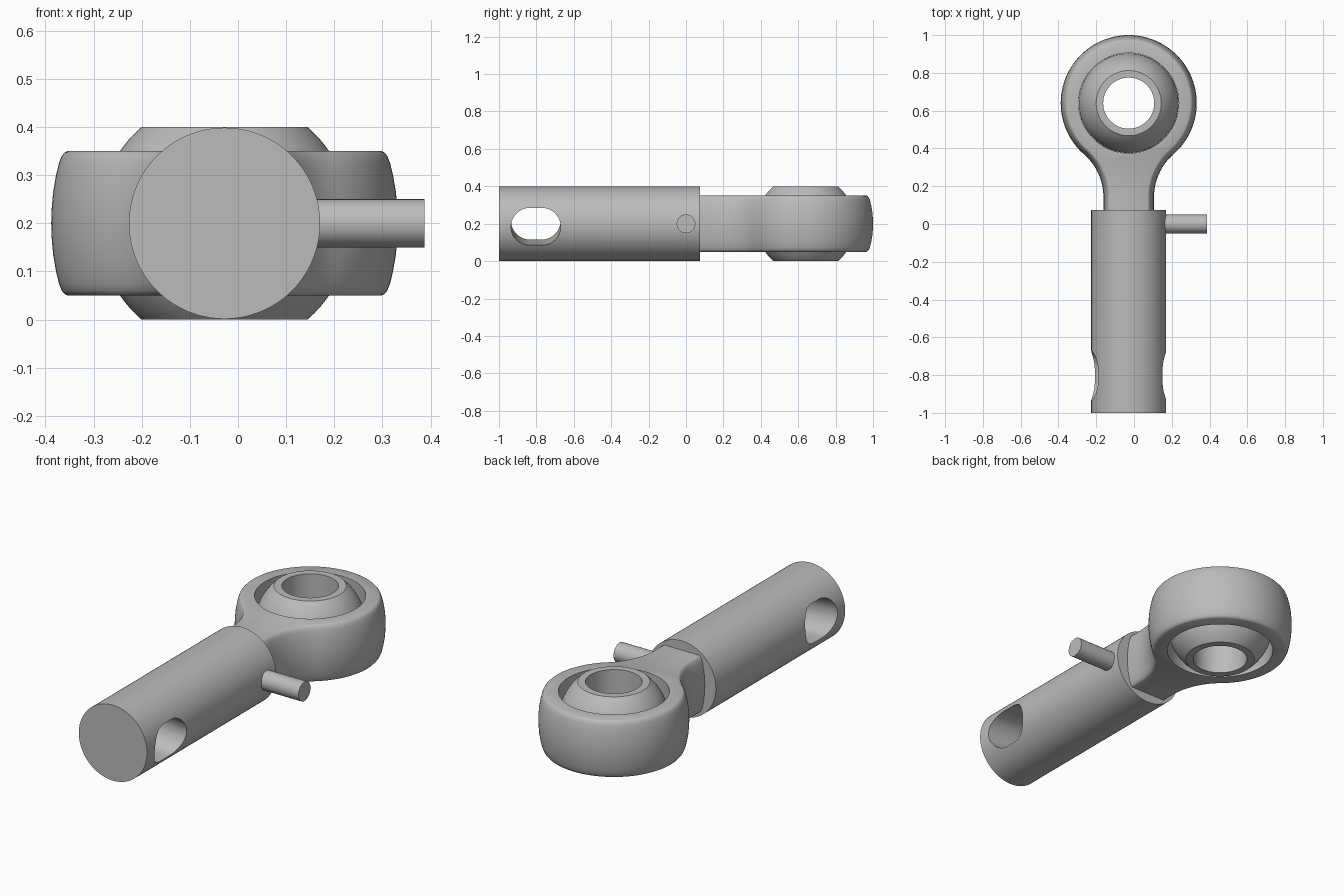
import bpy, bmesh
from math import sin, cos, pi, sqrt, atan2, radians
from mathutils import Matrix, Vector

if "Cube" in bpy.data.objects:
    bpy.data.objects.remove(bpy.data.objects["Cube"])

AXIS_X, MID_Z, EYE_Y = -0.028, 0.2, 0.64
BALL_R, BORE_R, BODY_R = 0.264, 0.135, 0.1985

steel = bpy.data.materials.new("grey steel")
steel.use_nodes = True
steel.diffuse_color = (0.5, 0.5, 0.5, 1)
steel.node_tree.nodes["Principled BSDF"].inputs["Base Color"].default_value = (0.5, 0.5, 0.5, 1)


def make_object(name, bm):
    bmesh.ops.recalc_face_normals(bm, faces=bm.faces)
    mesh = bpy.data.meshes.new(name)
    bm.to_mesh(mesh)
    bm.free()
    mesh.materials.append(steel)
    obj = bpy.data.objects.new(name, mesh)
    bpy.context.collection.objects.link(obj)
    return obj


def loft(name, rings, closed=False):
    """Skin a list of rings; cap the ends, or join last to first."""
    bm = bmesh.new()
    rows = [[bm.verts.new(p) for p in ring] for ring in rings]
    pairs = list(zip(rows, rows[1:]))
    if closed:
        pairs.append((rows[-1], rows[0]))
    else:
        bm.faces.new(rows[0])
        bm.faces.new(rows[-1])
    for a, b in pairs:
        for i in range(len(a)):
            j = (i + 1) % len(a)
            bm.faces.new((a[i], a[j], b[j], b[i]))
    return make_object(name, bm)


def cylinder(name, radius, start, end, sides=96):
    start, end = Vector(start), Vector(end)
    axis = end - start
    bm = bmesh.new()
    turn = axis.to_track_quat('Z', 'Y').to_matrix().to_4x4()
    bmesh.ops.create_cone(bm, cap_ends=True, segments=sides, radius1=radius, radius2=radius,
                          depth=axis.length,
                          matrix=Matrix.Translation((start + end) / 2) @ turn)
    return make_object(name, bm)


def cut(obj, cutter):
    mod = obj.modifiers.new("cut", 'BOOLEAN')
    mod.operation, mod.solver, mod.object = 'DIFFERENCE', 'EXACT', cutter
    cutter.hide_render = True
    cutter.hide_viewport = True


def finish(obj):
    """Apply the cuts and smooth everything but the sharp edges."""
    bpy.ops.object.select_all(action='DESELECT')
    obj.select_set(True)
    bpy.context.view_layer.objects.active = obj
    for mod in list(obj.modifiers):
        bpy.ops.object.modifier_apply(modifier=mod.name)
    bpy.ops.object.shade_smooth_by_angle(angle=radians(30))


# Eye housing: round head flowing into a narrow neck, with crowned sides
def eye_outline(inset, z, head_steps=48, fillet_steps=14):
    head, fillet, neck = 0.36 - inset, 0.3 + inset, 0.134 - inset
    dx = neck + fillet
    dy = sqrt((head + fillet) ** 2 - dx * dx)
    touch = atan2(-dy, dx)
    right = [(neck, 0.05 - EYE_Y)]
    for i in range(fillet_steps):
        a = pi + (touch - 0) * i / fillet_steps
        # sweep from the neck side of the fillet up to the head
        a = pi - (-touch) * i / fillet_steps
        right.append((dx + fillet * cos(a), -dy + fillet * sin(a)))
    for i in range(head_steps):
        a = touch + (pi / 2 - touch) * i / head_steps
        right.append((head * cos(a), head * sin(a)))
    loop = right + [(0, head)] + [(-x, y) for x, y in reversed(right)]
    return [(AXIS_X + x, EYE_Y + y, z) for x, y in loop]


crown = [(0.15, 0.034), (0.147, 0.028), (0.14, 0.022), (0.125, 0.016),
         (0.1, 0.01), (0.065, 0.004), (0.03, 0.001)]
sides = [(-h, d) for h, d in crown] + [(0, 0)] + [(h, d) for h, d in reversed(crown)]
housing = loft("eye_housing", [eye_outline(d, MID_Z + h) for h, d in sides])
cut(housing, cylinder("housing_bore_cutter", BALL_R + 0.001,
                      (AXIS_X, EYE_Y, -0.1), (AXIS_X, EYE_Y, 0.5), 128))
finish(housing)

# Swivel ball: truncated sphere with a straight bore
steps = 24
tilt = atan2(MID_Z, sqrt(BALL_R ** 2 - MID_Z ** 2))
profile = []
for i in range(steps + 1):
    a = -tilt + 2 * tilt * i / steps
    profile.append((BALL_R * cos(a), BALL_R * sin(a)))
profile += [(BORE_R, MID_Z), (BORE_R, -MID_Z)]
around = [2 * pi * i / 96 for i in range(96)]
ball = loft("swivel_ball", [[(AXIS_X + r * cos(a), EYE_Y + r * sin(a), MID_Z + h) for a in around]
                            for r, h in profile], closed=True)
finish(ball)

# Shank with a slightly tilted slot through its side
shank = cylinder("shank", BODY_R, (AXIS_X, -1, MID_Z), (AXIS_X, 0.075, MID_Z), 128)
slot_r, slot_half = 0.1, 0.033
slot = []
for end in (1, -1):
    for i in range(25):
        a = pi * i / 24 + (0 if end > 0 else pi)
        slot.append((slot_r * cos(a), end * slot_half + slot_r * sin(a)))
cutter = loft("slot_cutter", [[(x, y, z) for z, y in slot] for x in (-0.4, 0.4)])
cutter.matrix_world = Matrix.Translation((AXIS_X, -0.803, MID_Z)) @ Matrix.Rotation(radians(5), 4, 'Y')
cut(shank, cutter)
finish(shank)

# Side pin
finish(cylinder("side_pin", 0.05, (0.1, 0, MID_Z), (0.387, 0, MID_Z), 48))
